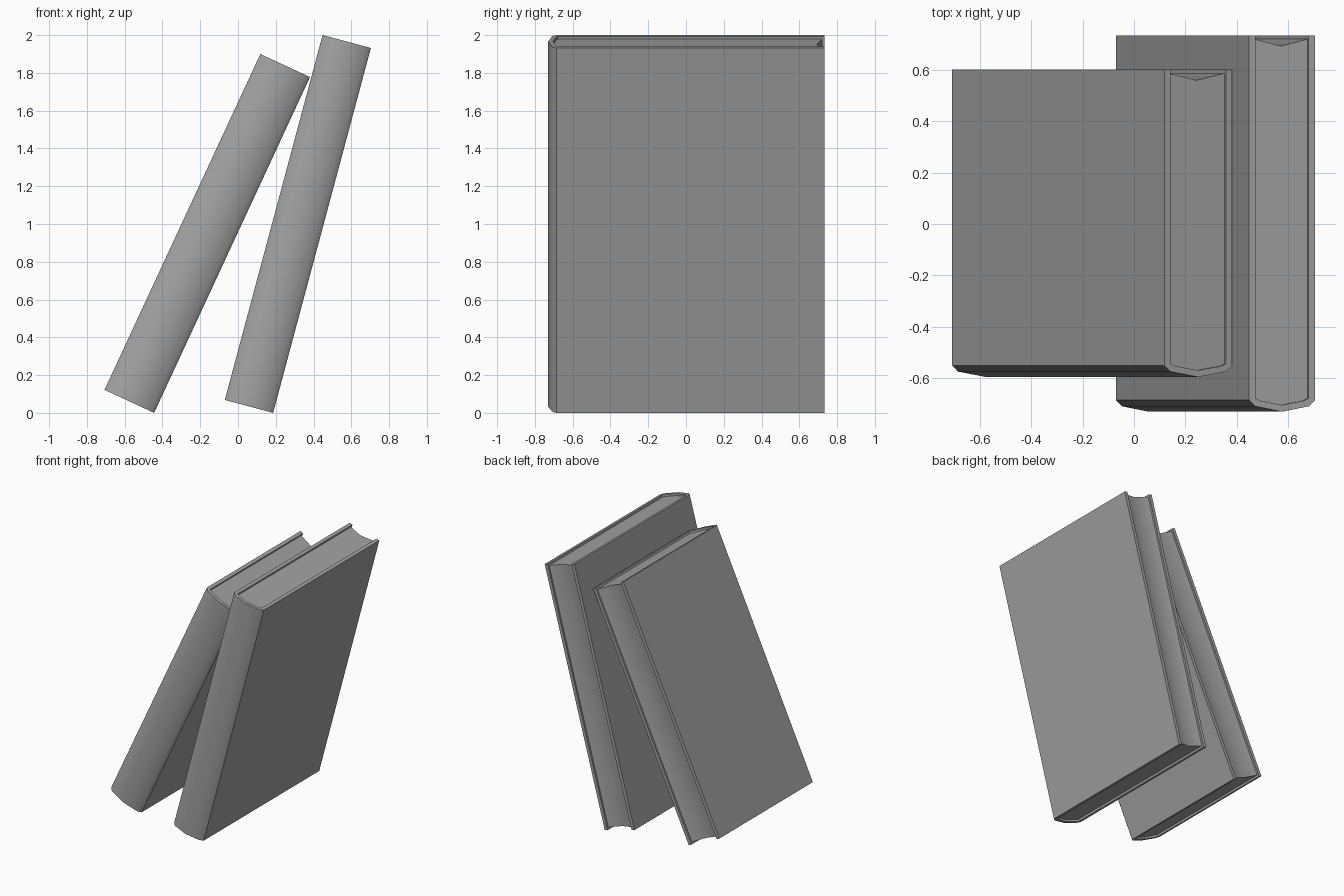
import bpy, bmesh
from math import radians, sin
from mathutils import Matrix

if "Cube" in bpy.data.objects:
    bpy.data.objects.remove(bpy.data.objects["Cube"])

grey = bpy.data.materials.new("dark_grey")
grey.diffuse_color = (0.36, 0.36, 0.36, 1)
grey.use_nodes = True
grey.node_tree.nodes["Principled BSDF"].inputs["Base Color"].default_value = grey.diffuse_color


def prism(name, profile, z0, z1, matrix):
    """Extrude a closed (thickness, depth) profile upward and place it."""
    bm = bmesh.new()
    face = bm.faces.new([bm.verts.new((x, y, z0)) for x, y in profile])
    top = bmesh.ops.extrude_face_region(bm, geom=[face])["geom"]
    verts = [v for v in top if isinstance(v, bmesh.types.BMVert)]
    bmesh.ops.translate(bm, vec=(0, 0, z1 - z0), verts=verts)
    # the extrusion keeps no bottom cap, so close it again if needed
    bmesh.ops.holes_fill(bm, edges=[e for e in bm.edges if e.is_boundary])
    bmesh.ops.recalc_face_normals(bm, faces=bm.faces[:])
    mesh = bpy.data.meshes.new(name)
    bm.to_mesh(mesh)
    bm.free()
    mesh.materials.append(grey)
    obj = bpy.data.objects.new(name, mesh)
    bpy.context.collection.objects.link(obj)
    obj.matrix_world = matrix
    bpy.context.view_layer.objects.active = obj
    obj.select_set(True)
    bpy.ops.object.shade_smooth_by_angle(angle=radians(40))
    obj.select_set(False)


def mirrored(half, thick):
    """Complete a half profile that ends on the spine's centre line."""
    return half + [(thick - x, y) for x, y in reversed(half[:-1])]


def book(name, x, tilt, thick, height, front, back, board=0.026, recess=0.016):
    tilt = radians(tilt)
    place = (Matrix.Translation((x, 0, thick * sin(tilt)))
             @ Matrix.Rotation(tilt, 4, 'Y'))
    mid = thick / 2
    # hard cover: two boards joined by a rounded spine
    outer = mirrored([(0, back), (0, front + 0.045), (0.025, front + 0.021),
                      (mid, front)], thick)
    inner = mirrored([(board, back), (board, front + 0.052),
                      (board + 0.018, front + 0.043), (mid, front + 0.026)], thick)
    prism(name + "_cover", outer + inner[::-1], 0, height, place)
    # page block: slightly recessed, with a hollow fore-edge
    edge = back - 0.014
    pages = ([(board, edge)] + inner[1:-1]
             + [(thick - board, edge), (mid, edge - 0.027)])
    prism(name + "_pages", pages, recess, height - recess, place)


book("left_book", -0.707, 24.9, 0.29, 1.96, -0.595, 0.60)
book("right_book", -0.07, 15.0, 0.265, 2.0, -0.73, 0.733)
